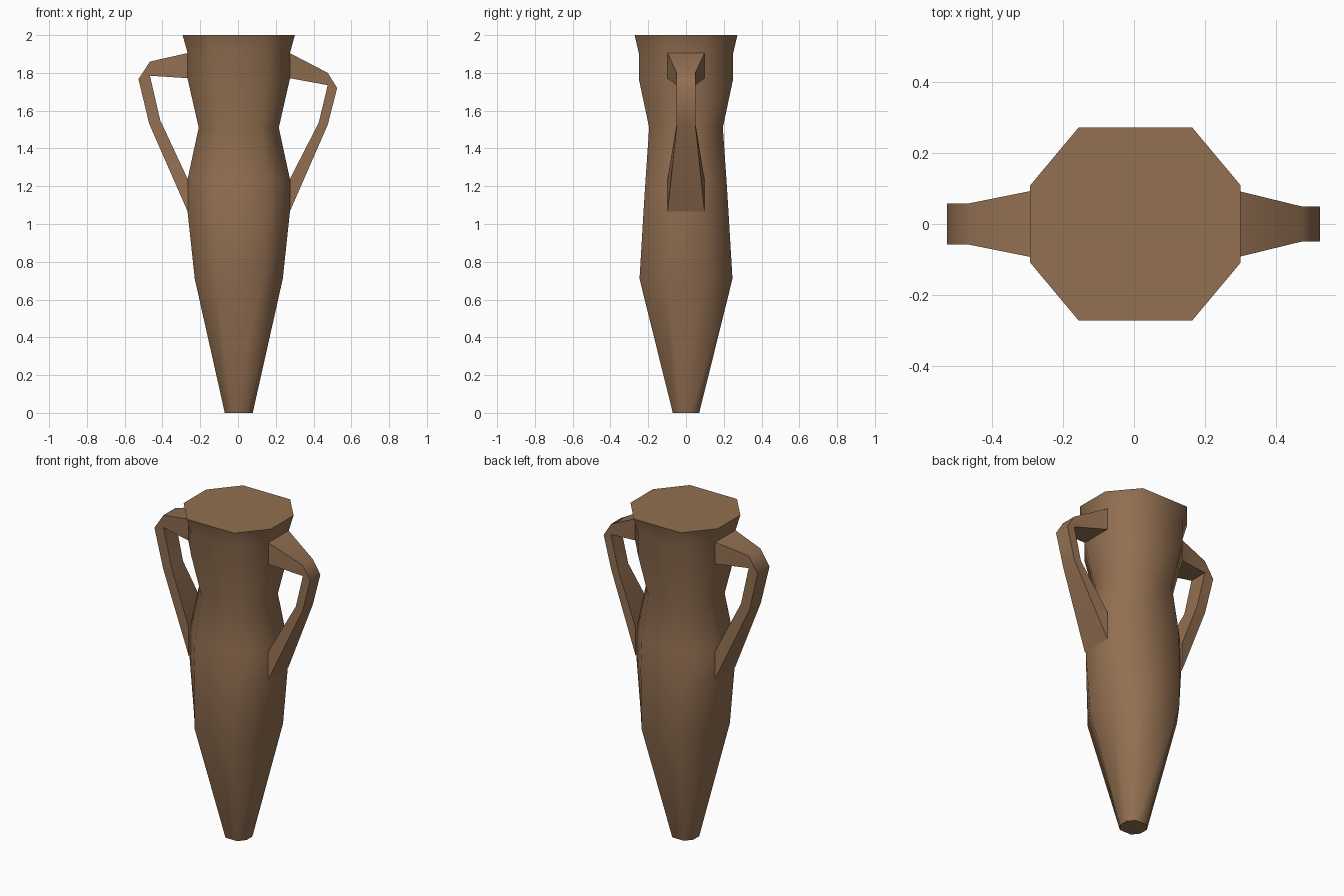
import bpy, bmesh, math

if "Cube" in bpy.data.objects:
    bpy.data.objects.remove(bpy.data.objects["Cube"])

clay = bpy.data.materials.new("brown clay")
clay.diffuse_color = (0.29, 0.16, 0.083, 1)
clay.use_nodes = True
clay.node_tree.nodes["Principled BSDF"].inputs["Base Color"].default_value = clay.diffuse_color


def loft(name, rings, angle):
    """Skin a list of equal-length vertex rings and cap both ends."""
    bm = bmesh.new()
    loops = [[bm.verts.new(p) for p in ring] for ring in rings]
    n = len(rings[0])
    for a, b in zip(loops, loops[1:]):
        for i in range(n):
            j = (i + 1) % n
            bm.faces.new((a[i], a[j], b[j], b[i]))
    bm.faces.new(loops[0][::-1])
    bm.faces.new(loops[-1])
    bmesh.ops.remove_doubles(bm, verts=bm.verts, dist=0.0005)
    bmesh.ops.recalc_face_normals(bm, faces=bm.faces)
    me = bpy.data.meshes.new(name)
    bm.to_mesh(me)
    bm.free()
    me.materials.append(clay)
    ob = bpy.data.objects.new(name, me)
    bpy.context.collection.objects.link(ob)
    bpy.ops.object.select_all(action='DESELECT')
    ob.select_set(True)
    bpy.context.view_layer.objects.active = ob
    bpy.ops.object.shade_smooth_by_angle(angle=math.radians(angle))


def octagon(z, hx, hy):
    """Wide eight-sided section with cut corners."""
    cx, cy, ox = hx * 0.54, hy * 0.4, 0.004
    pts = [(hx, -cy), (hx, cy), (cx, hy), (-cx, hy),
           (-hx, cy), (-hx, -cy), (-cx, -hy), (cx, -hy)]
    return [(x + ox, y, z) for x, y in pts]


# Body: height, half width, half depth
profile = [(0, 0.074, 0.07), (0.71, 0.233, 0.246), (1.065, 0.271, 0.225),
           (1.237, 0.271, 0.214), (1.51, 0.212, 0.195), (1.77, 0.271, 0.25),
           (1.905, 0.271, 0.25), (2.0, 0.297, 0.272)]
loft("jar_body", [octagon(*p) for p in profile], 60)


# Handles: outer x, outer z, inner x, inner z, half depth
def handle(name, side, sections):
    rings = [[(side * xo, -w, zo), (side * xo, w, zo),
              (side * xi, w, zi), (side * xi, -w, zi)]
             for xo, zo, xi, zi, w in sections]
    loft(name, rings, 60)


handle("left_handle", -1, [
    (0.266, 1.905, 0.266, 1.772, 0.098), (0.466, 1.86, 0.466, 1.785, 0.058),
    (0.527, 1.767, 0.466, 1.785, 0.058), (0.47, 1.53, 0.412, 1.55, 0.055),
    (0.266, 1.065, 0.266, 1.237, 0.098)])
handle("right_handle", 1, [
    (0.274, 1.905, 0.274, 1.772, 0.098), (0.475, 1.80, 0.475, 1.735, 0.049),
    (0.525, 1.72, 0.475, 1.735, 0.049), (0.475, 1.525, 0.427, 1.535, 0.049),
    (0.274, 1.065, 0.274, 1.237, 0.098)])
